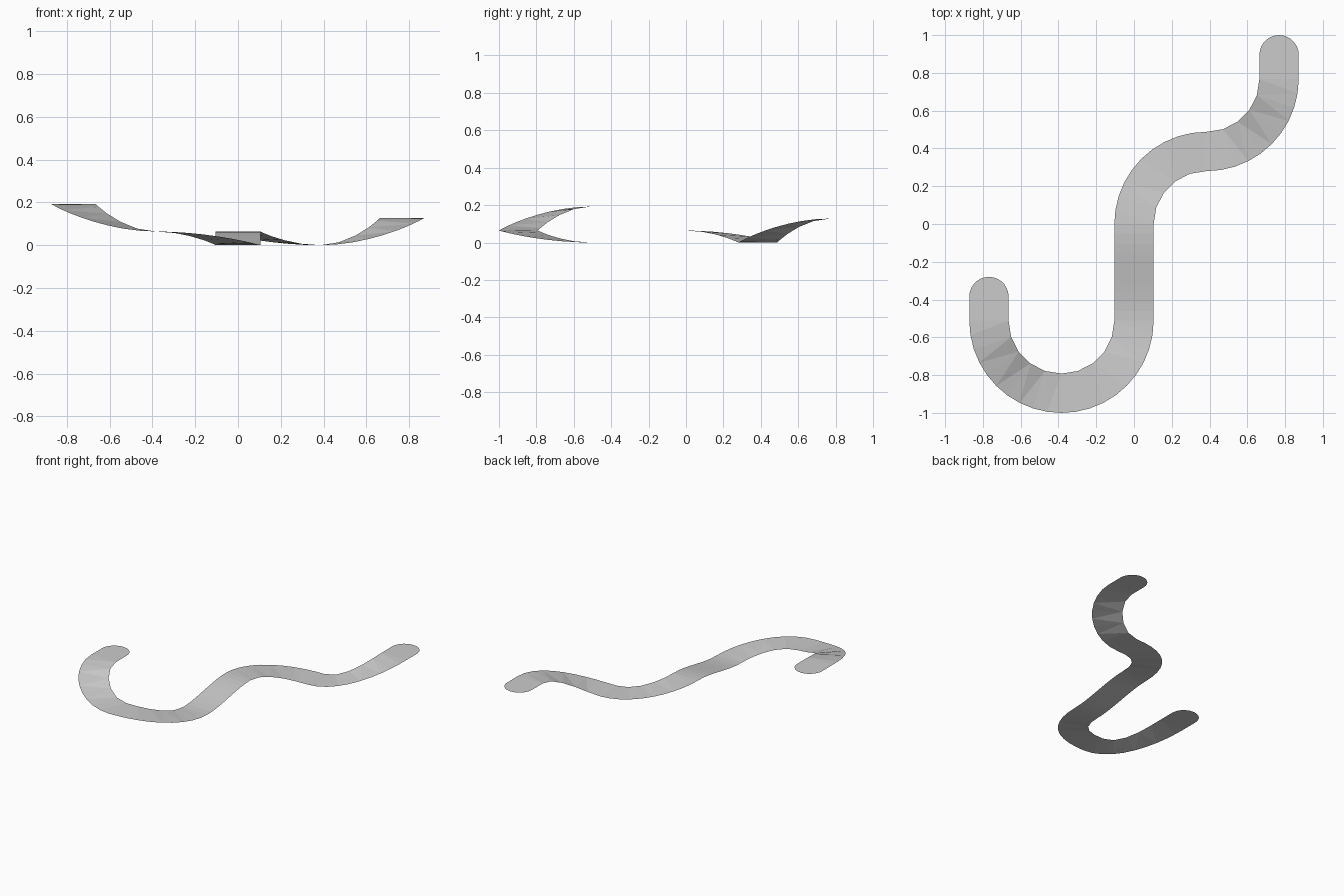
import bpy, bmesh
from math import sin, cos, pi
from mathutils import Vector

if "Cube" in bpy.data.objects:
    bpy.data.objects.remove(bpy.data.objects["Cube"])

M = 0.128          # layout module
HALF = 0.104       # half width of the strip
RAD = 3 * M        # centreline radius of every bend

# Sections: (turn: +1 left, -1 right, 0 straight; length in modules; end height in modules)
SECTIONS = [(0, 1, 1), (-1, 0, 0), (1, 0, 0.5), (0, 4, 0),
            (-1, 0, 0.5), (-1, 0, 1.5), (0, 1, 1.5)]

bm = bmesh.new()
pos, heading, height = Vector((6 * M, 7 * M)), -pi / 2, M


def direction(a):
    return Vector((cos(a), sin(a)))


def at(turn, length, end, t):
    """Centre point, heading and eased height at fraction t of a section."""
    z = height + (end * M - height) * t * t * (3 - 2 * t)
    if not turn:
        return pos + direction(heading) * length * M * t, heading, z
    centre = pos + direction(heading + turn * pi / 2) * RAD
    a = heading + turn * pi / 2 * t
    return centre - direction(a + turn * pi / 2) * RAD, a, z


def edge(section, t, side):
    p, a, z = at(*section, t)
    return bm.verts.new((*(p + direction(a + side * pi / 2) * HALF), z))


def cap(p, a, z, first, last):
    """Half-disc from vertex first round to vertex last, in direction a."""
    n = 14
    arc = [bm.verts.new((*(p + direction(a - pi / 2 + pi * i / n) * HALF), z))
           for i in range(1, n)]
    bm.faces.new([first] + arc + [last])


# Ribbon, with twice as many points on the outside of each bend
left, right = edge(SECTIONS[0], 0, 1), edge(SECTIONS[0], 0, -1)
cap(pos, heading + pi, height, left, right)
for sec in SECTIONS:
    steps = 5 if sec[0] else (10 if sec[1] > 1 else 1)
    for i in range(steps):
        t = (i + 1) / steps
        l2, r2 = edge(sec, t, 1), edge(sec, t, -1)
        if sec[0]:
            mid = edge(sec, (i + 0.5) / steps, -sec[0])
            a, b, c, d = (right, r2, left, l2) if sec[0] < 0 else (left, l2, right, r2)
            for tri in ((a, c, mid), (a, mid, b), (b, mid, d)):
                bm.faces.new(tri)
        else:
            bm.faces.new((left, right, r2, l2))
        left, right = l2, r2
    pos, heading, height = at(*sec, 1)
cap(pos, heading, height, right, left)

# All faces look upward
for f in bm.faces:
    f.normal_update()
    if f.normal.z < 0:
        f.normal_flip()

mesh = bpy.data.meshes.new("winding_path")
bm.to_mesh(mesh)
bm.free()
bpy.context.collection.objects.link(bpy.data.objects.new("winding_path", mesh))
